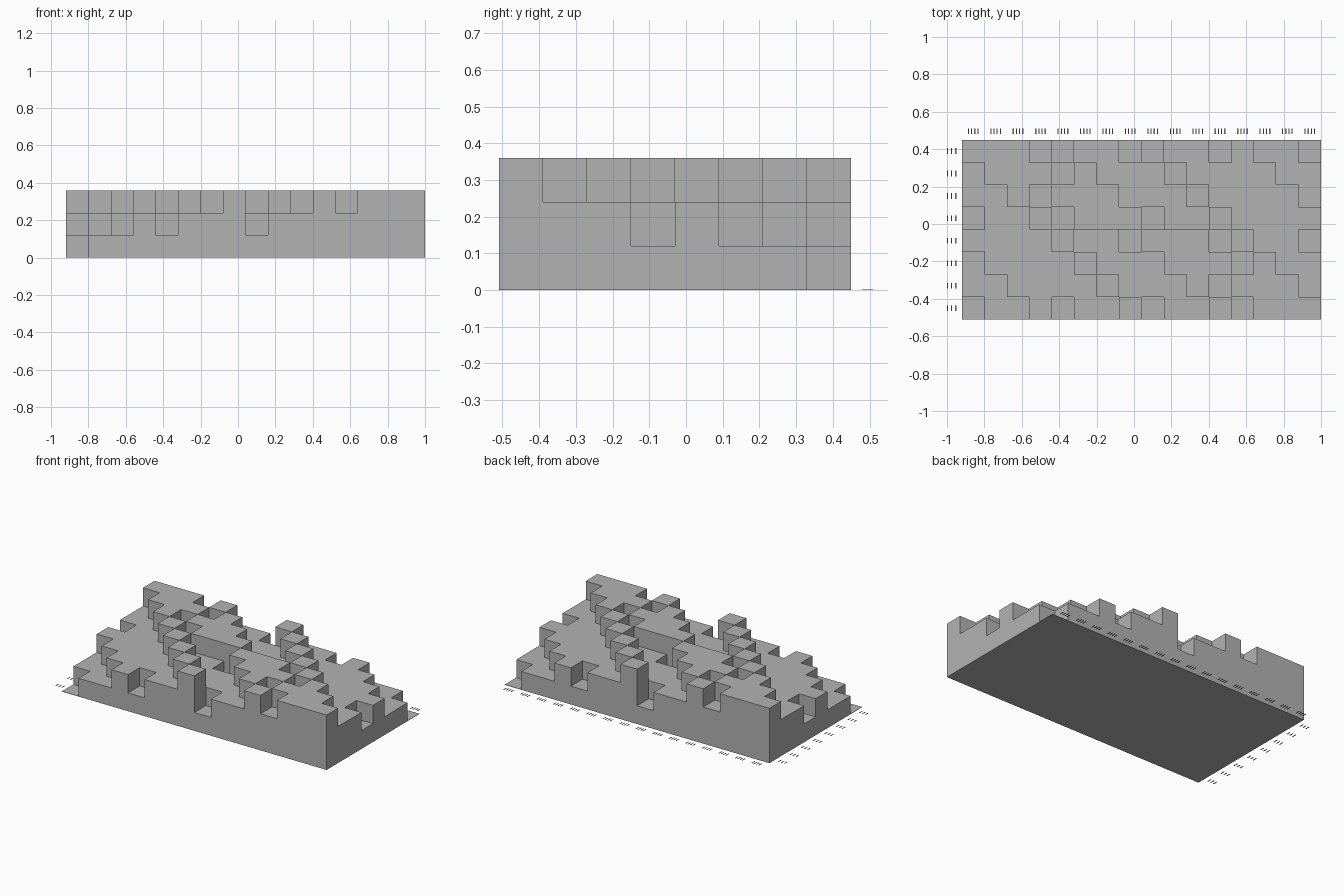
import bpy, bmesh
from functools import lru_cache

cube = bpy.data.objects.get("Cube")
if cube:
    bpy.data.objects.remove(cube, do_unlink=True)

CELL, COLS, ROWS = 0.12, 16, 8
LEFT, BACK = -0.92, 0.45
LEVELS = [0, 0.002, CELL, 2 * CELL, 3 * CELL]

grey = bpy.data.materials.new("plain grey")
colour = (0.45, 0.45, 0.45, 1)
grey.diffuse_color = colour
grey.use_nodes = True
grey.node_tree.nodes["Principled BSDF"].inputs["Base Color"].default_value = colour


def finish(bm, name):
    mesh = bpy.data.meshes.new(name)
    bm.to_mesh(mesh)
    bm.free()
    mesh.materials.append(grey)
    obj = bpy.data.objects.new(name, mesh)
    bpy.context.collection.objects.link(obj)
    return obj


def common(a, b):
    """Length of the longest common subsequence of two bit strings."""
    if not a or not b:
        return 0
    if a[0] == b[0]:
        return 1 + common(a[1:], b[1:])
    return max(common(a[1:], b), common(a, b[1:]))


def level(i, j):
    if 0 <= i < COLS and 0 <= j < ROWS:
        return 1 + common(f"{i:04b}", f"{j:03b}")
    return 0


# Stepped block: one column per pair of bit strings
bm = bmesh.new()


def quad(points):
    bm.faces.new([bm.verts.new(p) for p in points])


for i in range(COLS):
    for j in range(ROWS):
        x0, y1 = LEFT + i * CELL, BACK - j * CELL
        x1, y0 = x0 + CELL, y1 - CELL
        ring = [(x0, y0), (x1, y0), (x1, y1), (x0, y1)]
        here = level(i, j)
        quad([(x, y, LEVELS[here]) for x, y in ring])
        quad([(x, y, 0) for x, y in reversed(ring)])
        # Walls down to each lower neighbour: front, right, back, left
        for k, (di, dj) in enumerate([(0, 1), (1, 0), (0, -1), (-1, 0)]):
            a, b = ring[k], ring[(k + 1) % 4]
            for n in range(level(i + di, j + dj), here):
                lo, hi = LEVELS[n], LEVELS[n + 1]
                quad([(*a, lo), (*b, lo), (*b, hi), (*a, hi)])

bmesh.ops.remove_doubles(bm, verts=bm.verts, dist=0.0005)
bmesh.ops.dissolve_limit(bm, angle_limit=0.01, verts=bm.verts, edges=bm.edges)
finish(bm, "stepped_block")


# Small flat tick marks beside the rows and columns
def ticks(name, centres, count, pitch):
    bm = bmesh.new()
    for cx, cy in centres:
        for k in range(count):
            x = cx + (k - (count - 1) / 2) * pitch
            made = bmesh.ops.create_cube(bm, size=1)["verts"]
            bmesh.ops.scale(bm, vec=(0.006, 0.03, 0.001), verts=made)
            bmesh.ops.translate(bm, vec=(x, cy, 0.0005), verts=made)
    return finish(bm, name)


ticks("column_ticks", [(LEFT + (i + 0.5) * CELL, 0.495) for i in range(COLS)], 4, 0.017)
ticks("row_ticks", [(-0.975, BACK - (j + 0.5) * CELL) for j in range(ROWS)], 3, 0.022)
